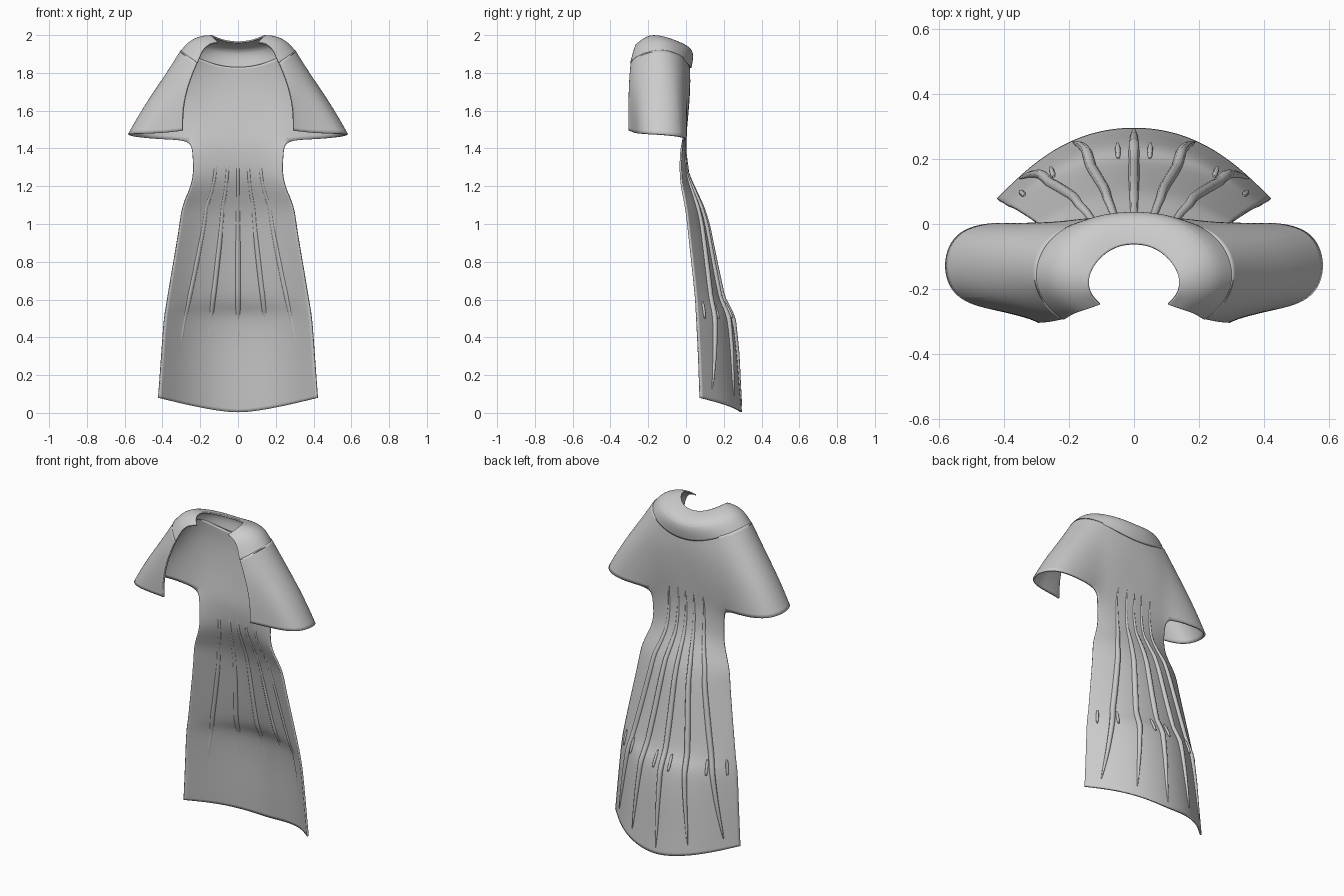
import bpy, math

cloth = bpy.data.materials.new("light grey cloth")
cloth.diffuse_color = (0.6, 0.6, 0.6, 1)


def half_sheet(name, rows, thickness):
    """Smooth mirrored cloth sheet from control rows running centre -> front edge."""
    verts, faces, start = [], [], []
    for row in rows:
        start.append(len(verts))
        verts += row
    for r in range(len(rows) - 1):
        for c in range(min(len(rows[r]), len(rows[r + 1])) - 1):
            a, b = start[r] + c, start[r + 1] + c
            faces.append((a, b, b + 1, a + 1))
    mesh = bpy.data.meshes.new(name)
    mesh.from_pydata(verts, [], faces)
    mesh.materials.append(cloth)
    ob = bpy.data.objects.new(name, mesh)
    bpy.context.collection.objects.link(ob)
    mirror = ob.modifiers.new("mirror", 'MIRROR')
    mirror.use_clip = True
    sub = ob.modifiers.new("smooth", 'SUBSURF')
    sub.levels = sub.render_levels = 3
    sub.boundary_smooth = 'PRESERVE_CORNERS'
    solid = ob.modifiers.new("thickness", 'SOLIDIFY')
    solid.thickness = thickness
    solid.offset = 0
    bpy.context.view_layer.objects.active = ob
    ob.select_set(True)
    bpy.ops.object.shade_smooth_by_angle(angle=math.radians(40))
    ob.select_set(False)
    return ob


# Long back panel: height, half width, centre y, edge y, hem rise at the edge
PANEL = [(1.56, .245, .005, -.01, 0), (1.45, .250, -.005, -.022, 0),
         (1.38, .240, -.008, -.028, 0), (1.26, .233, .005, -.03, 0),
         (1.18, .255, .040, -.02, 0), (1.09, .297, .080, .0, 0),
         (1.0, .306, .108, .010, 0), (.8, .340, .147, .032, 0),
         (.61, .372, .188, .052, 0), (.56, .380, .215, .054, 0),
         (.50, .390, .245, .057, 0), (.32, .402, .267, .066, .01),
         (.15, .412, .280, .071, .04), (0, .420, .295, .075, .08)]


def panel_point(s, z):
    """Point on the panel at side fraction s (0 centre, 1 edge) and height z."""
    for a, b in zip(PANEL, PANEL[1:]):
        if z >= b[0]:
            break
    t = (a[0] - z) / (a[0] - b[0])
    w, yc, ye, rise = [a[i] + (b[i] - a[i]) * t for i in range(1, 5)]
    return (s * w, ye + (yc - ye) * (1 - abs(s) ** 2.2), z + rise * abs(s) ** 1.4)


# Shoulder mantle rows, from under the yoke to the sleeve hem
seam = [(0, .015, 1.83), (.05, .015, 1.832), (.1, .01, 1.84), (.15, .002, 1.855),
        (.2, -.012, 1.875), (.245, -.035, 1.892), (.285, -.08, 1.912), (.302, -.14, 1.922),
        (.295, -.2, 1.912), (.265, -.25, 1.89), (.235, -.28, 1.868), (.215, -.288, 1.855)]
upper = [(0, .02, 1.74), (.05, .02, 1.74), (.11, .018, 1.74), (.165, .014, 1.75),
         (.22, .005, 1.765), (.285, -.012, 1.79), (.355, -.06, 1.8), (.38, -.14, 1.8),
         (.362, -.215, 1.79), (.32, -.268, 1.775), (.28, -.29, 1.76), (.26, -.298, 1.75)]
lower = [(0, .008, 1.58), (.06, .008, 1.58), (.125, .008, 1.58), (.18, .006, 1.59),
         (.245, .002, 1.59), (.36, .003, 1.61), (.475, -.035, 1.62), (.508, -.135, 1.62),
         (.47, -.235, 1.62), (.385, -.268, 1.62), (.315, -.29, 1.62), (.292, -.3, 1.62)]
hem = [(f * .25, -.004 - .012 * f, 1.45 - .005 * f) for f in (0, .25, .5, .75, 1)] + [
    (.4, .006, 1.447), (.55, -.015, 1.462), (.592, -.13, 1.475),
    (.55, -.235, 1.478), (.42, -.262, 1.48), (.325, -.285, 1.49), (.293, -.30, 1.495)]
panel_rows = [[panel_point(s, r[0]) for s in (0, .25, .5, .75, 1)] for r in PANEL[2:]]
half_sheet("cape_cloth", [seam, upper, lower, hem] + panel_rows, .010)

# Raised shoulder yoke around the open neck
yoke_edge = [(0, .026, 1.822), (.1, .022, 1.832), (.205, -.005, 1.868), (.275, -.06, 1.897),
             (.31, -.14, 1.915), (.3, -.21, 1.902), (.255, -.268, 1.875), (.215, -.292, 1.852)]
yoke_mid = [(0, .045, 1.915), (.085, .038, 1.922), (.165, .004, 1.94), (.235, -.07, 1.965),
            (.26, -.14, 1.972), (.25, -.205, 1.965), (.215, -.25, 1.945), (.185, -.272, 1.93)]
yoke_top = [(0, -.01, 1.948), (.07, -.018, 1.955), (.12, -.05, 1.97), (.175, -.105, 1.99),
            (.195, -.155, 1.997), (.185, -.205, 1.99), (.165, -.24, 1.97), (.145, -.26, 1.955)]
neck = [(0, -.06, 1.962), (.05, -.067, 1.966), (.095, -.093, 1.977), (.13, -.135, 1.992),
        (.142, -.175, 1.998), (.136, -.21, 1.988), (.12, -.232, 1.972), (.105, -.246, 1.96)]
half_sheet("shoulder_yoke", [neck, yoke_top, yoke_mid, yoke_edge], .008)


def tube(name, points, radii):
    curve = bpy.data.curves.new(name, 'CURVE')
    curve.dimensions = '3D'
    curve.bevel_depth = 1
    curve.bevel_resolution = 2
    curve.use_fill_caps = True
    spline = curve.splines.new('POLY')
    spline.points.add(len(points) - 1)
    for p, co, r in zip(spline.points, points, radii):
        p.co = (*co, 1)
        p.radius = r
    spline.use_smooth = True
    curve.materials.append(cloth)
    ob = bpy.data.objects.new(name, curve)
    bpy.context.collection.objects.link(ob)


# Long tapering pleats fanning down the back
N = 40
for i, (s0, s1, low) in enumerate([(0, 0, .04), (.2, .45, .07), (-.2, -.45, .07),
                                   (.45, .85, .08), (-.45, -.85, .08)]):
    pts, rad = [], []
    for k in range(N + 1):
        t = k / N
        x, y, z = panel_point(s0 + (s1 - s0) * t, 1.53 + (low - 1.53) * t)
        pts.append((x, y + .003, z))
        rad.append(.002 + .015 * math.sin(math.pi * t ** 1.15) ** .7)
    tube(f"pleat_{i + 1}", pts, rad)

# Short stitched tucks near knee height
for i, s in enumerate((.13, .66, .9)):
    for side in (-1, 1):
        pts = [panel_point(side * s, .59 - .09 * k / 4) for k in range(5)]
        tube(f"tuck_{i + 1}_{'right' if side > 0 else 'left'}",
             [(x, y + .005, z) for x, y, z in pts], [.004, .008, .008, .008, .004])
